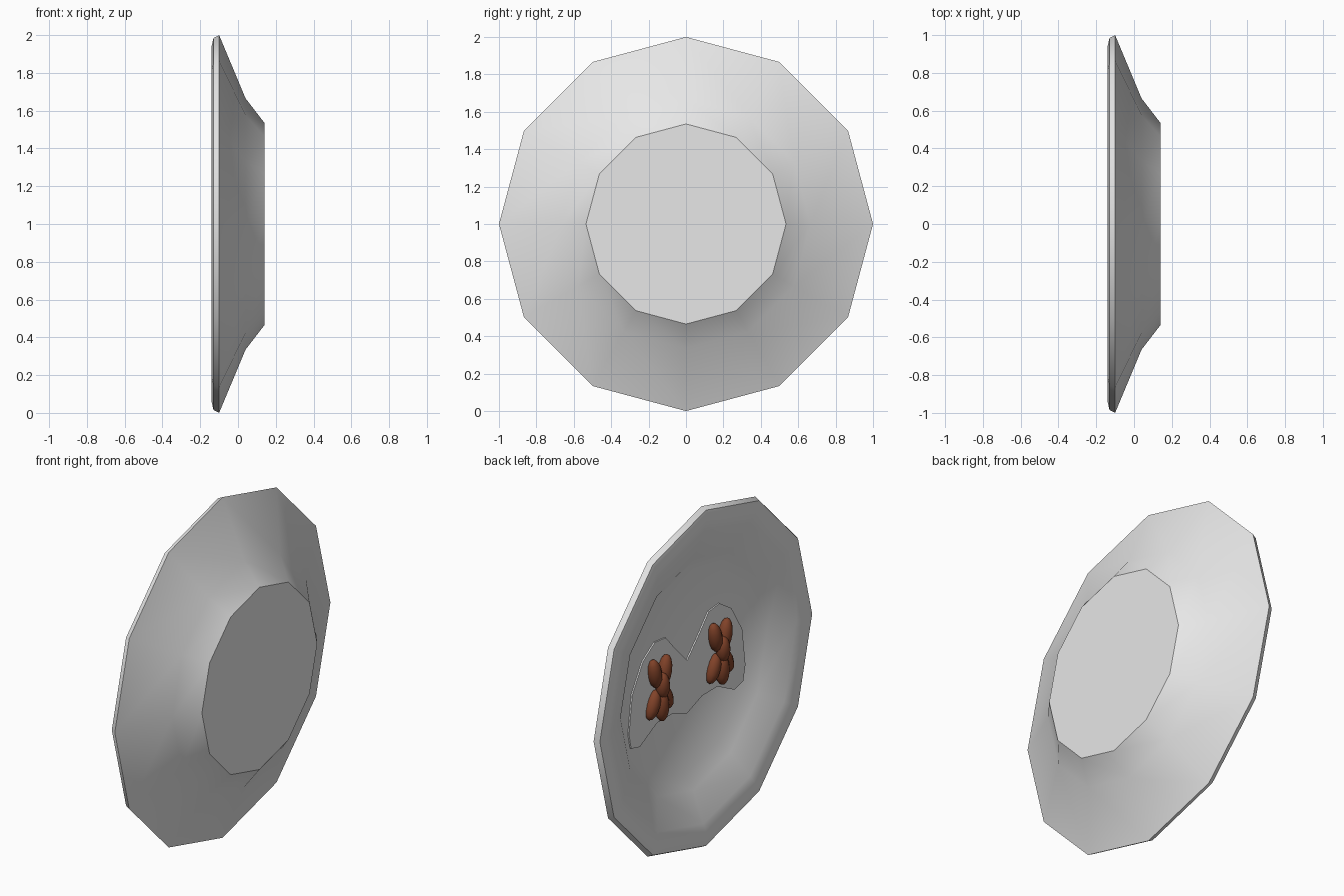
import bpy, bmesh, math
from mathutils import Vector, Matrix

if "Cube" in bpy.data.objects:
    bpy.data.objects.remove(bpy.data.objects["Cube"])


def material(name, rgb):
    m = bpy.data.materials.new(name)
    m.diffuse_color = (*rgb, 1)
    m.use_nodes = True
    m.node_tree.nodes["Principled BSDF"].inputs["Base Color"].default_value = m.diffuse_color
    return m


ceramic = material("pale_ceramic", (0.8, 0.8, 0.8))
brown = material("dark_brown", (0.22, 0.055, 0.022))


def finish(bm, name, mat, angle):
    bmesh.ops.recalc_face_normals(bm, faces=bm.faces)
    mesh = bpy.data.meshes.new(name)
    bm.to_mesh(mesh)
    bm.free()
    mesh.materials.append(mat)
    ob = bpy.data.objects.new(name, mesh)
    bpy.context.collection.objects.link(ob)
    bpy.ops.object.select_all(action='DESELECT')
    ob.select_set(True)
    bpy.context.view_layer.objects.active = ob
    bpy.ops.object.shade_smooth_by_angle(angle=math.radians(angle))
    return ob


# Plate: twelve-sided turned profile (x, radius), standing on its edge
SIDES = 12
profile = [(0.14, 0.535), (0.04, 0.665), (-0.10, 1.0), (-0.13, 0.985),
           (-0.14, 0.94), (-0.115, 0.86), (-0.05, 0.68), (0.0, 0.60)]
bm = bmesh.new()
rings = []
for x, r in profile:
    rings.append([bm.verts.new((x, r * math.cos(a), 1 + r * math.sin(a)))
                  for a in (2 * math.pi * i / SIDES for i in range(SIDES))])
for a, b in zip(rings, rings[1:]):
    for i in range(SIDES):
        j = (i + 1) % SIDES
        bm.faces.new((a[i], a[j], b[j], b[i]))
bm.faces.new(rings[0])
bm.faces.new(rings[-1])
finish(bm, "plate", ceramic, 36)

# Thin two-lobed spread on the plate floor
half = [(0, 0.07), (0.10, 0.17), (0.20, 0.28), (0.30, 0.29), (0.41, 0.22),
        (0.51, 0.06), (0.54, -0.16), (0.52, -0.25), (0.44, -0.27),
        (0.28, -0.19), (0.14, -0.19), (0, -0.24)]
outline = half + [(-y, z) for y, z in reversed(half[1:-1])]
bm = bmesh.new()
face = bm.faces.new([bm.verts.new((0.0, y, 1 + z)) for y, z in outline])
ext = bmesh.ops.extrude_face_region(bm, geom=[face])
top = [v for v in ext["geom"] if isinstance(v, bmesh.types.BMVert)]
bmesh.ops.translate(bm, verts=top, vec=(-0.008, 0, 0))
finish(bm, "spread", ceramic, 30)

# Brown clusters: elongated lobes (y, z, tilt in degrees, half length, x)
lobes = [(0.045, 0.11, 12, 0.09, -0.025), (-0.04, 0.10, -14, 0.09, -0.03),
         (0.0, 0.03, 0, 0.075, -0.045), (0.055, -0.07, -25, 0.085, -0.02),
         (0.0, -0.09, 0, 0.09, -0.04), (-0.055, -0.06, 25, 0.085, -0.025)]
for side, cy in (("left", 0.28), ("right", -0.28)):
    bm = bmesh.new()
    for y, z, tilt, length, x in lobes:
        mat = (Matrix.Translation((x, cy + y, 1.01 + z))
               @ Matrix.Rotation(math.radians(-tilt), 4, 'X')
               @ Matrix.Diagonal((0.04, 0.042, length, 1)))
        bmesh.ops.create_uvsphere(bm, u_segments=10, v_segments=8,
                                  radius=1, matrix=mat)
    finish(bm, "brown_cluster_" + side, brown, 40)
